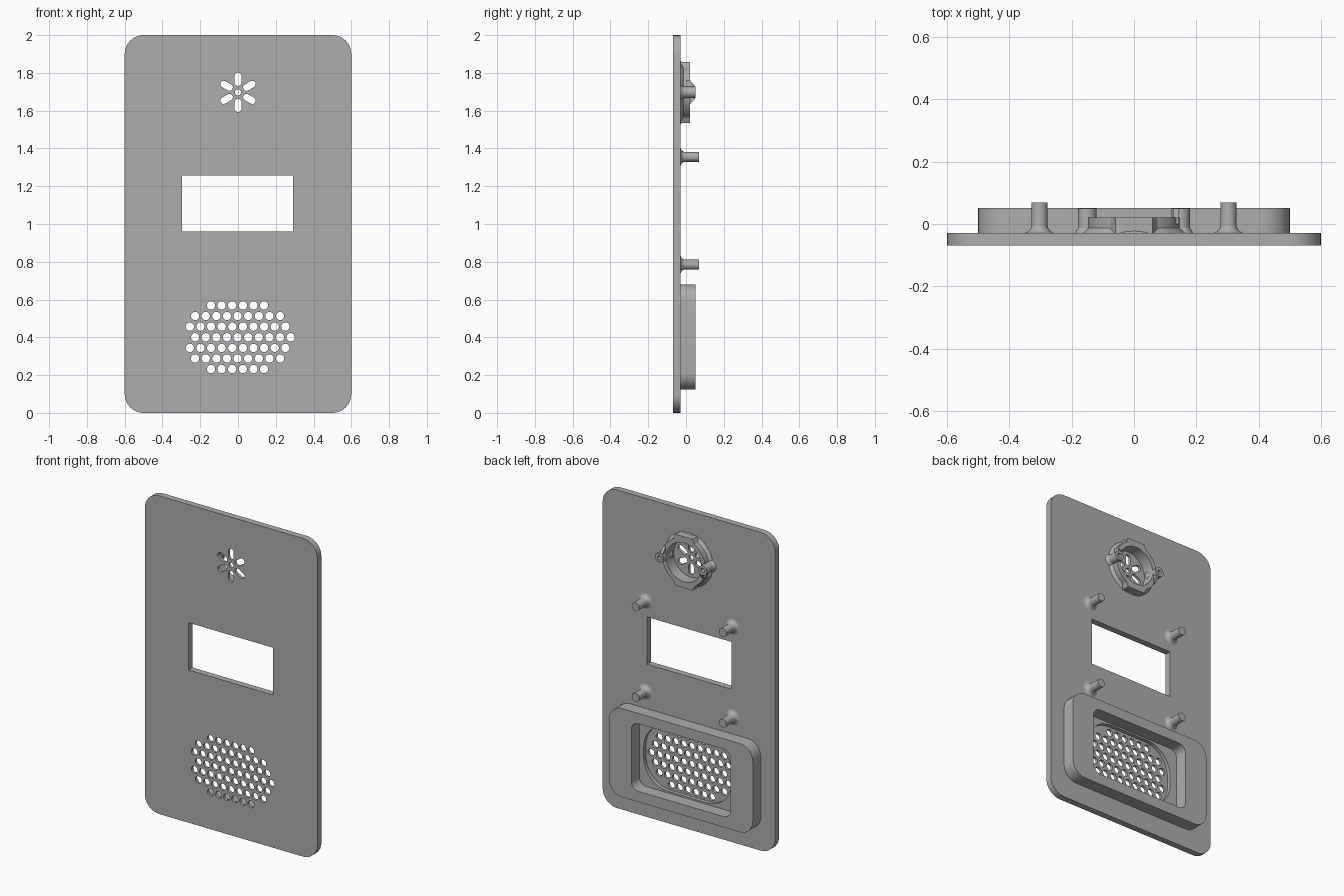
import bpy, bmesh, math
from mathutils import Vector

cube = bpy.data.objects.get("Cube")
if cube:
    bpy.data.objects.remove(cube, do_unlink=True)

grey = bpy.data.materials.new("grey_plastic")
grey.use_nodes = True
grey.diffuse_color = (0.42, 0.42, 0.42, 1)
grey.node_tree.nodes["Principled BSDF"].inputs["Base Color"].default_value = (0.42, 0.42, 0.42, 1)

FRONT, BACK, TIP = -0.069, -0.029, 0.069
MIC = Vector((0, 1.697))          # centre of the slot rosette (x, z)


# Outlines in the x-z plane
def rounded_rect(x0, x1, z0, z1, r, n=8):
    pts = []
    for k, (cx, cz) in enumerate([(x1 - r, z1 - r), (x0 + r, z1 - r), (x0 + r, z0 + r), (x1 - r, z0 + r)]):
        for i in range(n + 1):
            a = math.pi / 2 * (k + i / n)
            pts.append((cx + r * math.cos(a), cz + r * math.sin(a)))
    return pts


def circle(cx, cz, r, n=24):
    return [(cx + r * math.cos(2 * math.pi * i / n), cz + r * math.sin(2 * math.pi * i / n)) for i in range(n)]


def slot(angle, r0, r1, w, n=8):
    pts = []
    for c, start in ((r1 - w, -math.pi / 2), (r0 + w, math.pi / 2)):
        for i in range(n + 1):
            a = start + math.pi * i / n
            u, v = c + w * math.cos(a), w * math.sin(a)
            pts.append((MIC.x + u * math.cos(angle) - v * math.sin(angle),
                        MIC.y + u * math.sin(angle) + v * math.cos(angle)))
    return pts


def finish(bm, name):
    bmesh.ops.recalc_face_normals(bm, faces=bm.faces)
    me = bpy.data.meshes.new(name)
    bm.to_mesh(me)
    bm.free()
    me.materials.append(grey)
    ob = bpy.data.objects.new(name, me)
    bpy.context.collection.objects.link(ob)
    return ob


# Extrude one or more outlines along y
def prism(name, outlines, y0, y1):
    bm = bmesh.new()
    for pts in outlines:
        face = bm.faces.new([bm.verts.new((x, y0, z)) for x, z in pts])
        new = bmesh.ops.extrude_face_region(bm, geom=[face])["geom"]
        bmesh.ops.translate(bm, vec=(0, y1 - y0, 0), verts=[v for v in new if isinstance(v, bmesh.types.BMVert)])
    return finish(bm, name)


# Revolve a closed (radius, y) profile about an axis along y
def lathe(name, cx, cz, profile, n=32):
    bm = bmesh.new()
    rings = [[bm.verts.new((x, y, z)) for x, z in circle(cx, cz, max(r, 1e-4), n)] for r, y in profile]
    for a, b in zip(rings, rings[1:] + rings[:1]):
        for i in range(n):
            bm.faces.new((a[i], a[(i + 1) % n], b[(i + 1) % n], b[i]))
    return finish(bm, name)


def cut(ob, outlines, y0, y1):
    cutter = prism("cutter", outlines, y0, y1)
    cutter.hide_render = True
    mod = ob.modifiers.new("cut", 'BOOLEAN')
    mod.operation, mod.solver, mod.object = 'DIFFERENCE', 'EXACT', cutter
    bpy.context.view_layer.objects.active = ob
    bpy.ops.object.modifier_apply(modifier=mod.name)
    bpy.data.objects.remove(cutter, do_unlink=True)


def smooth(ob):
    bpy.ops.object.select_all(action='DESELECT')
    ob.select_set(True)
    bpy.context.view_layer.objects.active = ob
    bpy.ops.object.shade_smooth_by_angle(angle=math.radians(30))


parts = []

# Face plate with recesses behind the two grilles
plate = prism("face_plate", [rounded_rect(-0.6, 0.6, 0, 2, 0.1)], FRONT, BACK)
cut(plate, [rounded_rect(-0.295, 0.315, 0.2, 0.605, 0.17), circle(MIC.x, MIC.y, 0.122, 40)], -0.052, 0.1)

# Window, speaker holes and rosette slots
holes = [[(-0.296, 0.96), (0.292, 0.96), (0.292, 1.257), (-0.296, 1.257)], circle(MIC.x, MIC.y, 0.016)]
holes += [slot(math.radians(90 + 60 * k), 0.034, 0.105, 0.018) for k in range(6)]
step = 0.0562
for row, (start, count) in enumerate([(-0.143, 6), (-0.227, 9), (-0.255, 10), (-0.227, 10),
                                      (-0.255, 10), (-0.227, 9), (-0.143, 6)]):
    holes += [circle(start + step * i, 0.569 - step * row, 0.022, 20) for i in range(count)]
cut(plate, holes, -0.2, 0.2)
parts.append(plate)

# Speaker housing frame
housing = prism("speaker_housing", [rounded_rect(-0.5, 0.5, 0.123, 0.68, 0.09)], BACK, 0.051)
cut(housing, [rounded_rect(-0.345, 0.345, 0.19, 0.615, 0.05)], -0.2, 0.2)
parts.append(housing)

# Mounting pegs with flared feet
for side, x in (("right", -0.303), ("left", 0.303)):
    for level, z in (("lower", 0.785), ("upper", 1.355)):
        flare = [(0.026 + 0.026 * (1 - math.sin(a)), BACK + 0.026 * (1 - math.cos(a)))
                 for a in [math.pi / 2 * i / 6 for i in range(7)]]
        parts.append(lathe(f"{level}_{side}_peg", x, z, [(0, BACK)] + flare + [(0.026, TIP), (0, TIP)], 24))

# Microphone ring with a sloped foot
parts.append(lathe("microphone_ring", MIC.x, MIC.y,
                   [(0.122, -0.045), (0.168, -0.045), (0.168, BACK), (0.15, -0.013), (0.15, 0.021), (0.122, 0.021)], 40))

# Clip tabs above and below the ring
for name, s in (("upper", 1), ("lower", -1)):
    z = [MIC.y + s * r for r in (0.132, 0.161)]
    parts.append(prism(f"{name}_clip_tab", [[(-0.075, z[0]), (0.075, z[0]), (0.06, z[1]), (-0.06, z[1])]], BACK, 0.021))

# Screw bosses on both sides, each with a ramp on the ring
for name, s in (("left", 1), ("right", -1)):
    parts.append(lathe(f"{name}_screw_boss", s * 0.15, MIC.y,
                       [(0.013, BACK), (0.04, BACK), (0.03, -0.013), (0.03, 0.05), (0.013, 0.05)], 24))
    bm = bmesh.new()
    ramp = [(0.05, 0.025), (0.05, 0.03), (0.02, 0.065), (0.0, 0.065), (0.0, 0.025)]
    face = bm.faces.new([bm.verts.new((s * 0.127, y, MIC.y + s * z)) for y, z in ramp])
    new = bmesh.ops.extrude_face_region(bm, geom=[face])["geom"]
    bmesh.ops.translate(bm, vec=(s * 0.018, 0, 0), verts=[v for v in new if isinstance(v, bmesh.types.BMVert)])
    parts.append(finish(bm, f"{name}_boss_ramp"))

for ob in parts:
    smooth(ob)
